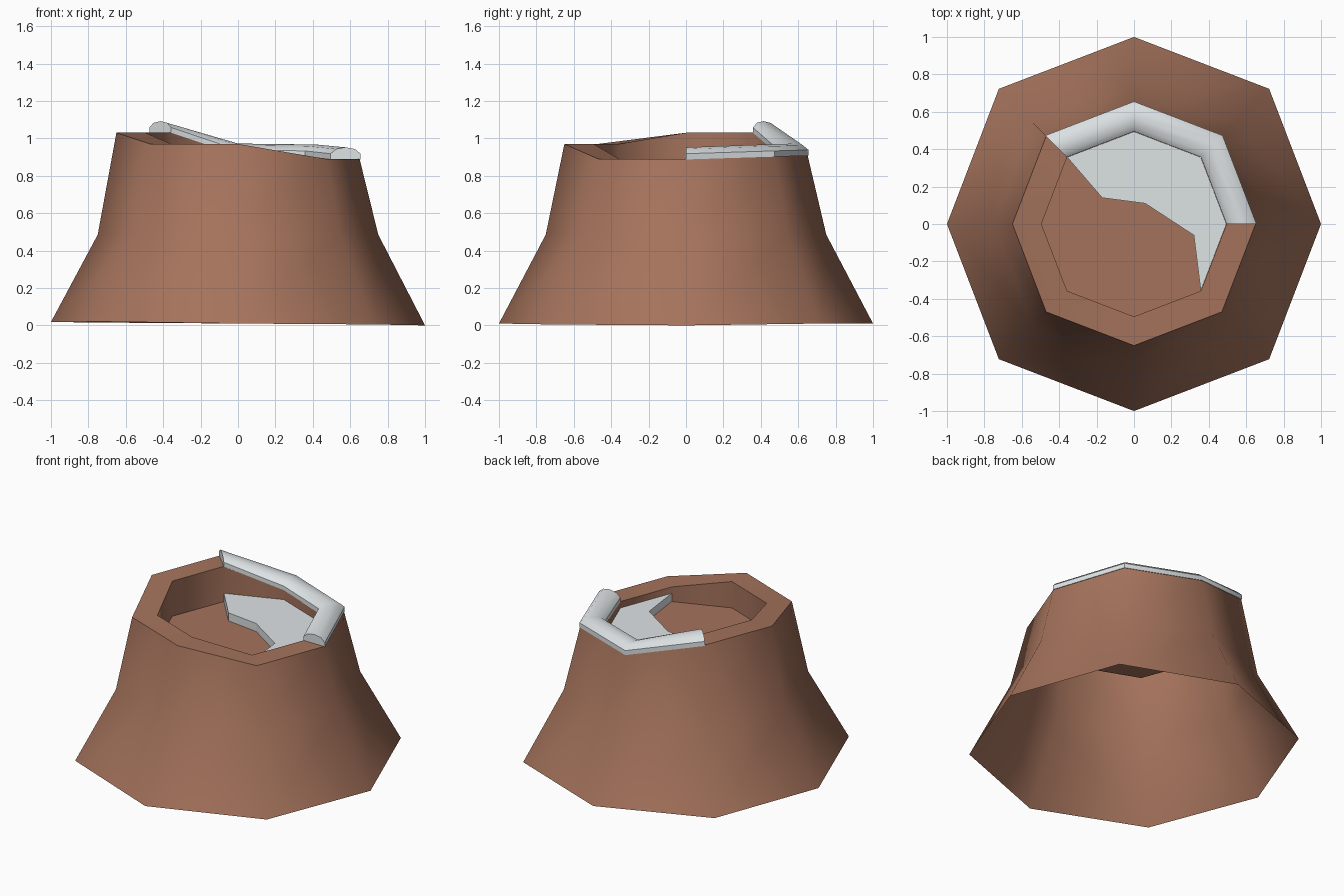
import bpy, bmesh, math

if "Cube" in bpy.data.objects:
    bpy.data.objects.remove(bpy.data.objects["Cube"])

def material(name, col):
    m = bpy.data.materials.new(name)
    m.diffuse_color = (*col, 1)
    m.use_nodes = True
    m.node_tree.nodes["Principled BSDF"].inputs["Base Color"].default_value = m.diffuse_color
    return m

BARK = material("brown rock", (0.376, 0.171, 0.107))
SNOW = material("pale snow", (0.73, 0.77, 0.785))

# Uneven rim height at each of the eight corners, starting at +x, counterclockwise
RIM = [0.89, 0.905, 0.91, 1.03, 1.03, 0.97, 0.97, 0.89]
FOLD = [0.0, 0.01, 0.01, 0.015, 0.018, 0.02, 0.01, 0.005]

def corner(i, r):
    """Octagon corner; the diagonal corners stick out slightly."""
    a = math.radians(45 * i)
    k = r * (1.022 if i % 2 else 1.0)
    return k * math.cos(a), k * math.sin(a)

def finish(name, verts, faces, mat, angle, recalc=False):
    me = bpy.data.meshes.new(name)
    me.from_pydata(verts, [], faces)
    if recalc:
        bm = bmesh.new()
        bm.from_mesh(me)
        bmesh.ops.recalc_face_normals(bm, faces=bm.faces)
        bm.to_mesh(me)
        bm.free()
    me.materials.append(mat)
    ob = bpy.data.objects.new(name, me)
    bpy.context.collection.objects.link(ob)
    bpy.ops.object.select_all(action='DESELECT')
    ob.select_set(True)
    bpy.context.view_layer.objects.active = ob
    bpy.ops.object.shade_smooth_by_angle(angle=math.radians(angle))
    return ob

# Cone body: open below, flared wall, tilted rim and sunken flat floor
FLOOR = 0.79
rings = [(1.0, FOLD), (0.75, [0.485] * 8), (0.65, RIM), (0.495, RIM), (0.495, [FLOOR] * 8)]
verts = [(*corner(i, r), z[i]) for r, z in rings for i in range(8)]
faces = [(8 * k + i, 8 * k + (i + 1) % 8, 8 * k + 8 + (i + 1) % 8, 8 * k + 8 + i)
         for k in range(len(rings) - 1) for i in range(8)]
faces.append(tuple(range(32, 40)))
finish("cone_body", verts, faces, BARK, 50)

# Snow roll: rounded profile swept over rim corners 0 to 3
profile = [(0.655, -0.003), (0.655, 0.028), (0.625, 0.053), (0.575, 0.062),
           (0.525, 0.053), (0.495, 0.028), (0.495, -0.003)]
n = len(profile)
verts = [(*corner(i, r), RIM[i] + h) for i in range(4) for r, h in profile]
faces = [(n * i + j, n * i + (j + 1) % n, n * i + n + (j + 1) % n, n * i + n + j)
         for i in range(3) for j in range(n)]
faces += [tuple(range(n)), tuple(range(3 * n, 4 * n))]
finish("rim_snow", verts, faces, SNOW, 44, True)

# Snow patch: flat slab on the floor with a ragged front edge
outline = [corner(i, 0.494) for i in (-1, 0, 1, 2, 3)]
outline += [(-0.17, 0.14), (0.06, 0.11), (0.32, -0.06)]
m = len(outline)
verts = [(x, y, z) for z in (FLOOR + 0.002, 0.847) for x, y in outline]
faces = [(i, (i + 1) % m, m + (i + 1) % m, m + i) for i in range(m)]
faces += [tuple(range(m)), tuple(range(m, 2 * m))]
finish("floor_snow", verts, faces, SNOW, 20, True)
